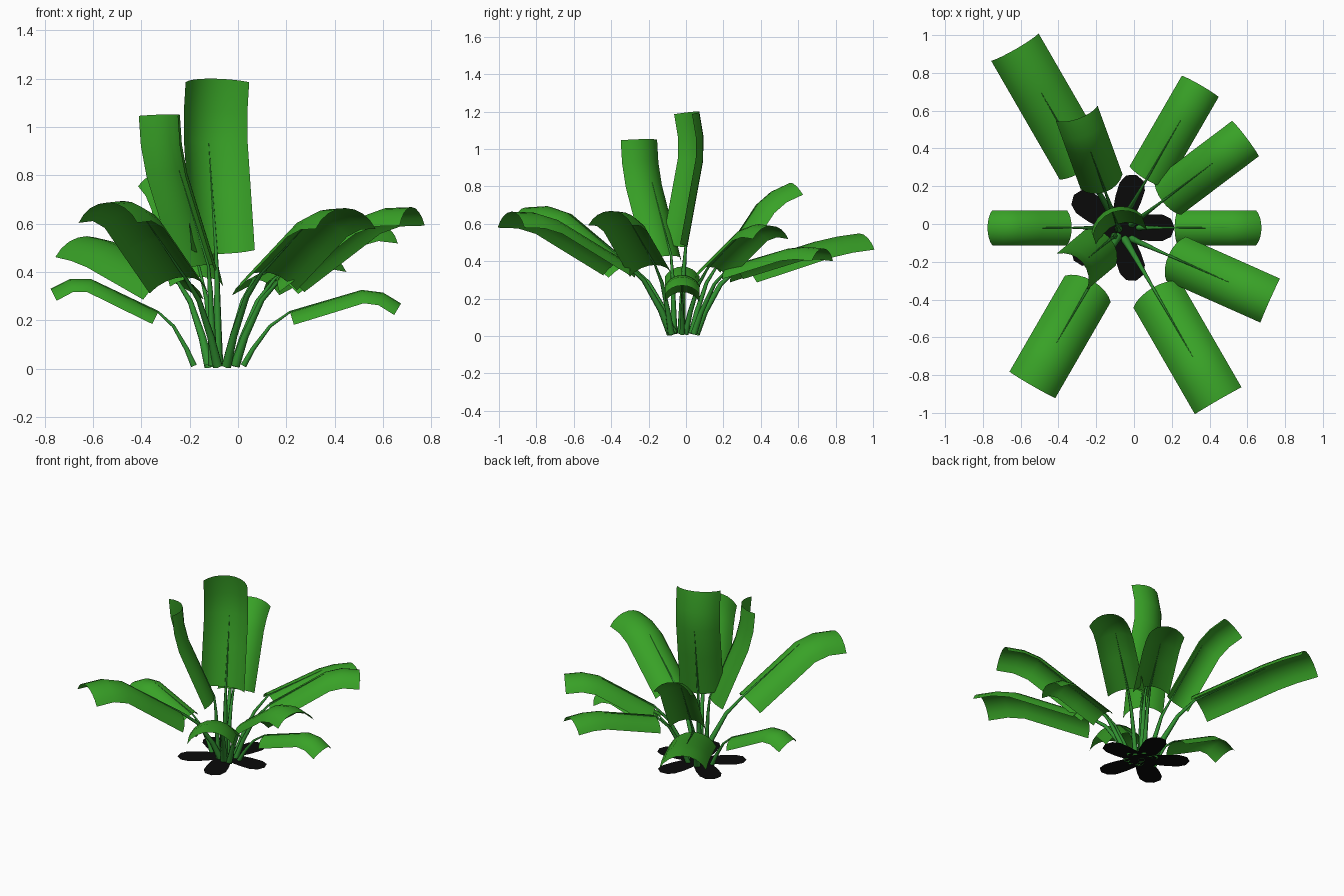
import bpy, math
from mathutils import Vector

if "Cube" in bpy.data.objects:
    bpy.data.objects.remove(bpy.data.objects["Cube"])


def material(name, color):
    m = bpy.data.materials.new(name)
    m.diffuse_color = color
    m.use_nodes = True
    m.node_tree.nodes["Principled BSDF"].inputs["Base Color"].default_value = m.diffuse_color
    return m


GREEN = material("leaf_green", (0.04, 0.36, 0.02, 1))
STEM = material("stem_green", (0.03, 0.28, 0.03, 1))
DARK = material("base_dark", (0.003, 0.003, 0.003, 1))


def make(name, verts, faces, mat, smooth=True):
    me = bpy.data.meshes.new(name)
    me.from_pydata(verts, [], faces)
    me.materials.append(mat)
    me.update()
    for p in me.polygons:
        p.use_smooth = smooth
    ob = bpy.data.objects.new(name, me)
    bpy.context.collection.objects.link(ob)
    return ob


def normals(path):
    # upward normal of a 2D path in the (r, z) plane
    out = []
    for i in range(len(path)):
        a, b = path[max(i - 1, 0)], path[min(i + 1, len(path) - 1)]
        t = Vector((b[0] - a[0], b[1] - a[1])).normalized()
        out.append(Vector((-t.y, t.x)))
    return out


def midrib(r, z, length, start, end):
    # straight first half, then bending from the start angle to the end angle
    pts = [(r, z)]
    for part, bend in ((.36, 0), (.28, 0), (.18, .5), (.18, 1)):
        a = math.radians(start + (end - start) * bend)
        r, z = r + length * part * math.cos(a), z + length * part * math.sin(a)
        pts.append((r, z))
    return pts


def grid_faces(rows, cols, closed=False):
    n = cols if closed else cols - 1
    return [(i * cols + j, i * cols + (j + 1) % cols,
             (i + 1) * cols + (j + 1) % cols, (i + 1) * cols + j)
            for i in range(rows - 1) for j in range(n)]


def leaf(name, x, y, azimuth, width, r0, z0, start, end):
    a = math.radians(azimuth)
    out, side = Vector((math.cos(a), math.sin(a), 0)), Vector((-math.sin(a), math.cos(a), 0))
    rib = midrib(r0, z0, 2.63 * width, start, end)

    def place(r, z, s):
        return Vector((x, y, z)) + out * r + side * s

    # arched blade following the midrib
    segs, half = 8, math.radians(62)
    radius = width / 2 / math.sin(half)
    verts = []
    for p, n in zip(rib, normals(rib)):
        for j in range(segs + 1):
            t = half * (2 * j / segs - 1)
            q = Vector(p) - n * radius * (1 - math.cos(t))
            verts.append(place(q.x, q.y, radius * math.sin(t)))
    make(name + "_blade", verts, grid_faces(len(rib), segs + 1), GREEN)

    # tapered stem running into the midrib
    path = [(r0 * .18, 0.012), (r0 * .35, z0 * .35), (r0 * .65, z0 * .75)] + rib[:3]
    sides, verts = 6, []
    for i, (p, n) in enumerate(zip(path, normals(path))):
        size = width * (.075 * (1 - i / 5) ** 1.3 + .004)
        for j in range(sides):
            t = 2 * math.pi * j / sides
            q = Vector(p) + n * math.sin(t) * size
            verts.append(place(q.x, q.y, math.cos(t) * size))
    make(name + "_stem", verts, grid_faces(len(path), sides, True), STEM)


# root x, y, azimuth, width, blade start reach and height, start and end pitch
leaf("back_left_low_leaf", -.09, 0, 120, .29, .33, .37, 16, 7)
leaf("back_left_high_leaf", -.09, 0, 110, .235, .18, .38, 55, 24)
leaf("back_right_low_leaf", -.07, 0, 60, .225, .27, .37, 15, -5)
leaf("back_right_high_leaf", -.05, -.03, 37, .235, .25, .37, 31, -5)
leaf("right_leaf", -.02, -.02, 0, .185, .235, .235, 17, -31)
leaf("front_right_high_leaf", -.055, -.06, -24, .255, .26, .38, 35, 2)
leaf("front_right_low_leaf", -.08, -.025, -60, .285, .36, .40, 28, 2)
leaf("front_left_leaf", -.055, -.015, 240, .28, .33, .38, 36, -3)
leaf("left_leaf", -.15, -.02, 180, .185, .18, .235, 26, -27)
leaf("tall_back_leaf", -.08, -.03, -70, .28, -.03, .475, 101, 80)
leaf("tall_left_leaf", -.10, -.06, 220, .25, .03, .43, 68, 85)

# flat dark five-lobed base
lobe = [(.10, -36), (.17, -24), (.24, -17), (.28, -10), (.295, 0),
        (.28, 10), (.24, 17), (.17, 24)]
ring = [(r, math.radians(d + 72 * k)) for k in range(5) for r, d in lobe]
verts = [(-.08, -.02, .015)] + [(-.08 + r * math.cos(t), -.02 + r * math.sin(t), .015)
                                for r, t in ring]
n = len(ring)
make("base_star", verts, [(0, 1 + i, 1 + (i + 1) % n) for i in range(n)], DARK, False)
